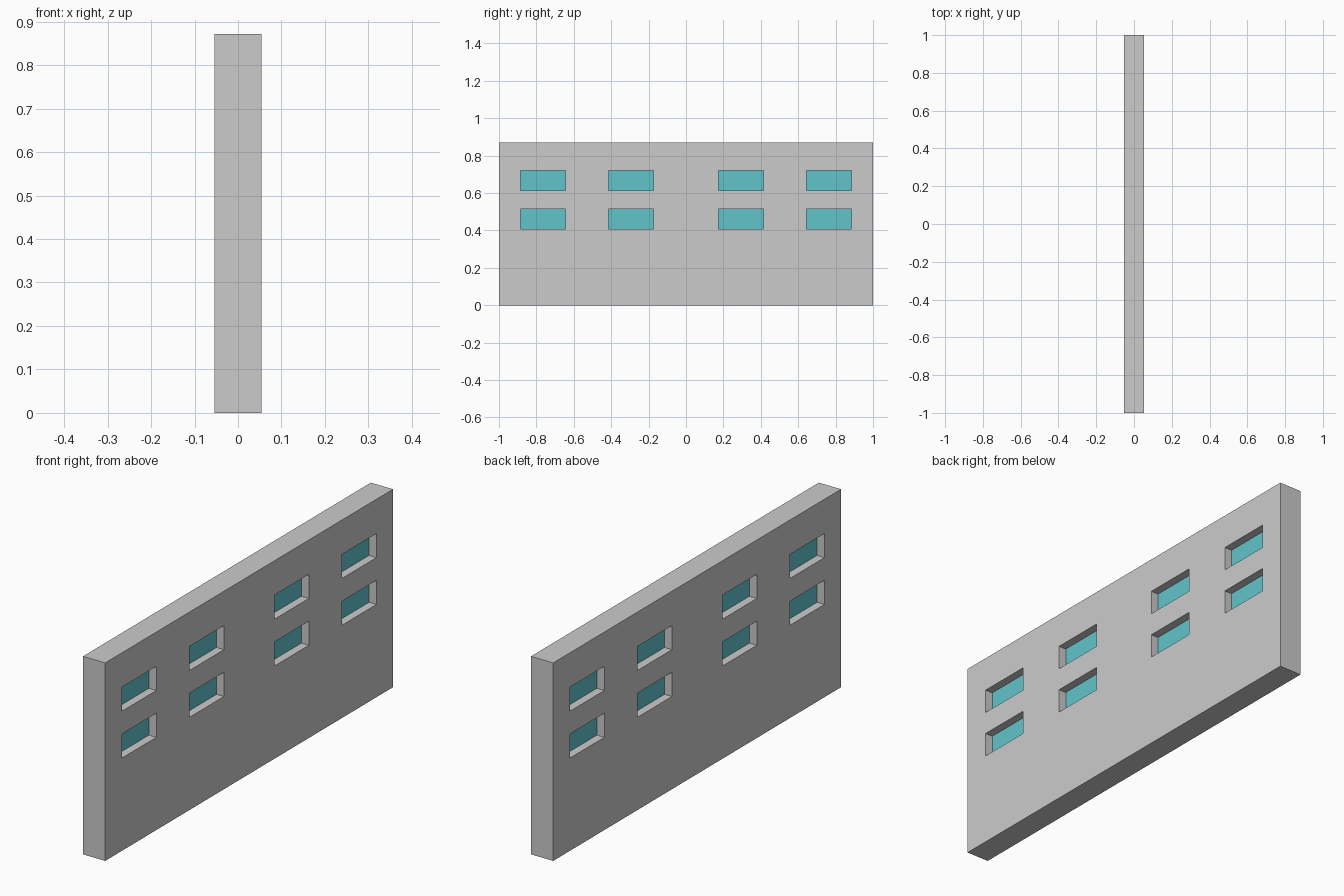
import bpy
import bmesh
from mathutils import Matrix, Vector

if "Cube" in bpy.data.objects:
    bpy.data.objects.remove(bpy.data.objects["Cube"])

LENGTH, THICKNESS, HEIGHT = 2.0, 0.108, 0.871
WIN_W, WIN_H = 0.24, 0.106
PANE_T = 0.036
COLUMNS = (-0.765, -0.295, 0.295, 0.765)
ROWS = (0.461, 0.667)


def boxes(name, size, centres):
    """One mesh object made of equal boxes at the given centres."""
    bm = bmesh.new()
    for c in centres:
        bmesh.ops.create_cube(
            bm, size=1.0,
            matrix=Matrix.Translation(Vector(c)) @ Matrix.Diagonal((*size, 1.0)))
    mesh = bpy.data.meshes.new(name)
    bm.to_mesh(mesh)
    bm.free()
    obj = bpy.data.objects.new(name, mesh)
    bpy.context.collection.objects.link(obj)
    return obj


centres = [(0, y, z) for y in COLUMNS for z in ROWS]

# Wall slab with eight window openings cut right through
wall = boxes("wall", (THICKNESS, LENGTH, HEIGHT), [(0, 0, HEIGHT / 2)])
cutter = boxes("window_cutter", (THICKNESS * 2, WIN_W, WIN_H), centres)
cutter.hide_render = True
cutter.hide_set(True)
cut = wall.modifiers.new("window_openings", 'BOOLEAN')
cut.operation = 'DIFFERENCE'
cut.solver = 'EXACT'
cut.object = cutter

# Glass panes set in the middle of the wall thickness
glass = bpy.data.materials.new("glass")
glass.diffuse_color = (0.12, 0.55, 0.6, 1.0)
glass.use_nodes = True
glass.node_tree.nodes["Principled BSDF"].inputs["Base Color"].default_value = glass.diffuse_color
for i, c in enumerate(centres, 1):
    pane = boxes(f"window_pane_{i}", (PANE_T, WIN_W, WIN_H), [c])
    pane.data.materials.append(glass)
